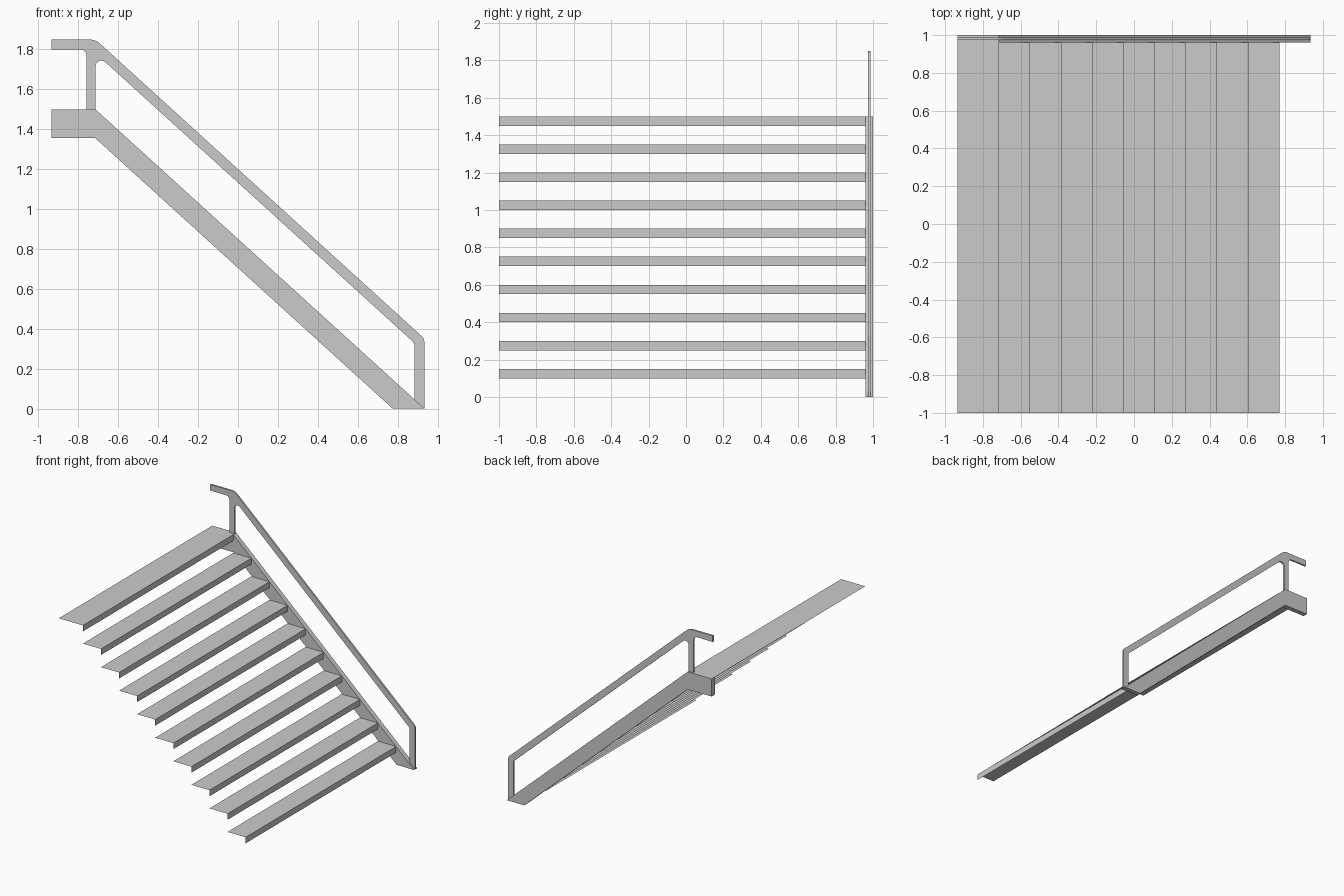
import bpy, bmesh, math
from mathutils import Vector

if "Cube" in bpy.data.objects:
    bpy.data.objects.remove(bpy.data.objects["Cube"])

RUN, RISE = 0.165, 0.15
SLOPE = RISE / RUN
LEFT, TOP_X, RIGHT = -0.935, -0.715, 0.935


def add_object(name, bm):
    me = bpy.data.meshes.new(name)
    bm.to_mesh(me)
    bm.free()
    ob = bpy.data.objects.new(name, me)
    bpy.context.collection.objects.link(ob)
    return ob


def rounded(corners, steps=5):
    """Outline from (x, z, radius) corners, with true arc fillets."""
    out = []
    for i, (x, z, r) in enumerate(corners):
        p = Vector((x, z))
        if r == 0:
            out.append(p)
            continue
        a = (Vector(corners[i - 1][:2]) - p).normalized()
        b = (Vector(corners[(i + 1) % len(corners)][:2]) - p).normalized()
        half = a.angle(b) / 2
        centre = p + (a + b).normalized() * r / math.sin(half)
        d0 = p + a * r / math.tan(half) - centre
        d1 = p + b * r / math.tan(half) - centre
        sweep = math.pi - 2 * half
        for k in range(steps + 1):
            t = k / steps
            d = (d0 * math.sin((1 - t) * sweep) + d1 * math.sin(t * sweep)) / math.sin(sweep)
            out.append(centre + d)
    return out


def extrude_profile(name, pts, y0, y1):
    bm = bmesh.new()
    f = bm.faces.new([bm.verts.new((x, y0, z)) for x, z in pts])
    ext = bmesh.ops.extrude_face_region(bm, geom=[f])
    verts = [v for v in ext["geom"] if isinstance(v, bmesh.types.BMVert)]
    bmesh.ops.translate(bm, verts=verts, vec=(0, y1 - y0, 0))
    bmesh.ops.recalc_face_normals(bm, faces=bm.faces)
    return add_object(name, bm)


# Side stringer
extrude_profile("stringer", [
    (LEFT, 1.5), (TOP_X, 1.5), (RIGHT, 0), (0.775, 0),
    (TOP_X, 1.355), (LEFT, 1.355)], 0.96, 1.0)

# Flat-bar handrail with its two posts
rail = rounded([
    (LEFT, 1.85, 0), (TOP_X, 1.85, 0.08), (RIGHT, 0.35, 0.05),
    (RIGHT, 0, 0), (0.885, 0.045, 0), (0.885, 0.328, 0.03),
    (TOP_X, 1.782, 0.03), (TOP_X, 1.5, 0), (-0.76, 1.5, 0),
    (-0.76, 1.8, 0.03), (LEFT, 1.8, 0)])
extrude_profile("handrail", rail, 0.973, 0.987)

# Thin sheet treads with a folded front lip; the top one is a deeper landing
for i in range(10):
    front, z = 0.77 - i * RUN, RISE * (i + 1)
    back = LEFT if i == 9 else front - RUN
    bm = bmesh.new()
    rows = [[bm.verts.new((x, y, h)) for y in (-1.0, 0.96)]
            for x, h in ((back, z), (front, z), (front, z - 0.05))]
    for a, b in zip(rows, rows[1:]):
        bm.faces.new((a[0], b[0], b[1], a[1]))
    add_object("landing" if i == 9 else f"tread_{i + 1}", bm)
